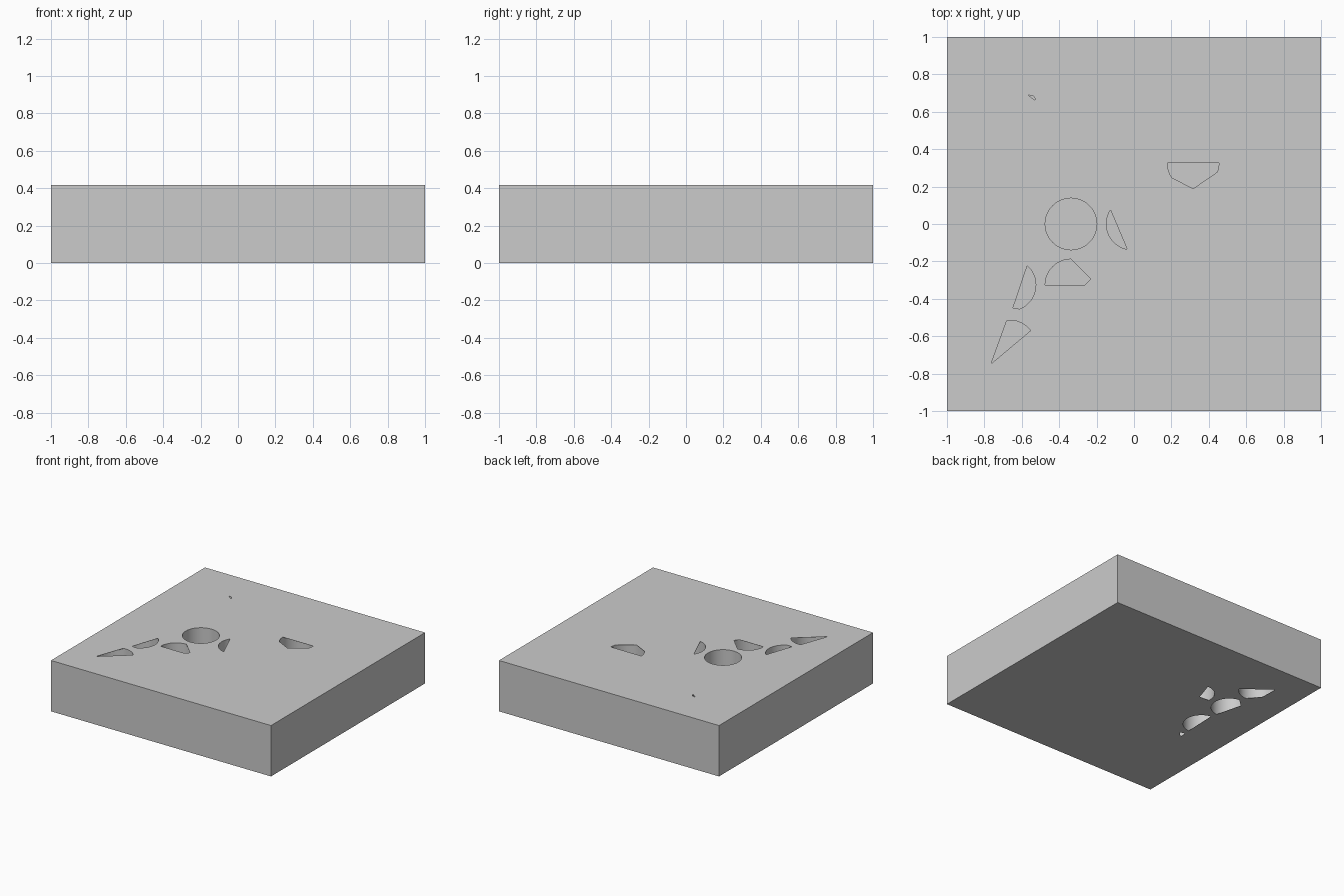
import bpy, bmesh
from math import cos, sin, radians

if "Cube" in bpy.data.objects:
    bpy.data.objects.remove(bpy.data.objects["Cube"])

H, R, SKIN = 0.418, 0.139, 0.0015
XS = (-0.663, -0.337, -0.010, 0.316)
YS = (-0.653, -0.326, 0.0, 0.327, 0.653)


def arc(a, b, r=R - 0.001):
    """Points along the bore circle from angle a to b in degrees."""
    n = max(1, round(abs(b - a) / 7.5))
    return [(r * cos(radians(a + (b - a) * i / n)), r * sin(radians(a + (b - a) * i / n)))
            for i in range(n + 1)]


def prism(bm, centre, pts, z0, z1):
    """Extruded outline around a bore centre."""
    cx, cy = centre
    face = bm.faces.new([bm.verts.new((cx + x, cy + y, z0)) for x, y in pts])
    ext = bmesh.ops.extrude_face_region(bm, geom=[face])["geom"]
    for v in ext:
        if isinstance(v, bmesh.types.BMVert):
            v.co.z = z1


def finish(bm, name):
    bmesh.ops.recalc_face_normals(bm, faces=bm.faces)
    me = bpy.data.meshes.new(name)
    bm.to_mesh(me)
    bm.free()
    ob = bpy.data.objects.new(name, me)
    bpy.context.collection.objects.link(ob)
    return ob


# Openings: (column, row, outline relative to bore centre)
top = [
    (1, 2, arc(0, 352.5)),
    (3, 3, arc(180, 215) + arc(270, 270)[:1] + arc(339, 360)),
    (1, 1, arc(180, 90) + [(0.107, 0.032), (0.075, 0.0)]),
    (0, 1, arc(48, -68) + [(0.016, -0.123)]),
    (0, 0, arc(97, 37) + arc(223, 223)[:1]),
    (2, 2, arc(147, 259)),
    (0, 4, [(0.096, 0.037), (0.125, 0.031), (0.136, 0.016), (0.132, 0.010)]),
]
bottom = [
    (1, 3, arc(90, 187) + [(-0.051, -0.019)]),
    (0, 4, arc(-95, -26) + arc(132, 132)[:1] + [(-0.089, -0.039)]),
    (0, 3, arc(-87, 83) + [(-0.048, 0.078)]),
    (0, 2, arc(-86, 82)),
    (0, 1, arc(88, 70) + [(0.0, 0.08)]),
]

# Plate
bm = bmesh.new()
prism(bm, (0, 0), [(-1, -1), (1, -1), (1, 1), (-1, 1)], 0, H)
plate = finish(bm, "plate")

# Bores just under the top and bottom skins
bm = bmesh.new()
for i, j in sorted({(i, j) for i, j, _ in top + bottom}):
    prism(bm, (XS[i], YS[j]), arc(0, 352.5, R), SKIN, H - SKIN)
bores = finish(bm, "bore_cutter")

# Openings that break through the skins
bm = bmesh.new()
for shapes, z0, z1 in ((top, H - 0.01, H + 0.02), (bottom, -0.02, 0.01)):
    for i, j, pts in shapes:
        prism(bm, (XS[i], YS[j]), pts, z0, z1)
openings = finish(bm, "opening_cutter")

for cutter in (bores, openings):
    cutter.hide_render = True
    cutter.hide_set(True)
    mod = plate.modifiers.new(cutter.name, 'BOOLEAN')
    mod.operation = 'DIFFERENCE'
    mod.solver = 'EXACT'
    mod.object = cutter

# Bake the cuts, remove the cutters and smooth the bore walls
bpy.context.view_layer.update()
deps = bpy.context.evaluated_depsgraph_get()
plate_mesh = bpy.data.meshes.new_from_object(plate.evaluated_get(deps))
plate.modifiers.clear()
plate.data = plate_mesh
for cutter in (bores, openings):
    bpy.data.objects.remove(cutter)
bpy.context.view_layer.objects.active = plate
plate.select_set(True)
bpy.ops.object.shade_smooth_by_angle(angle=radians(30))
